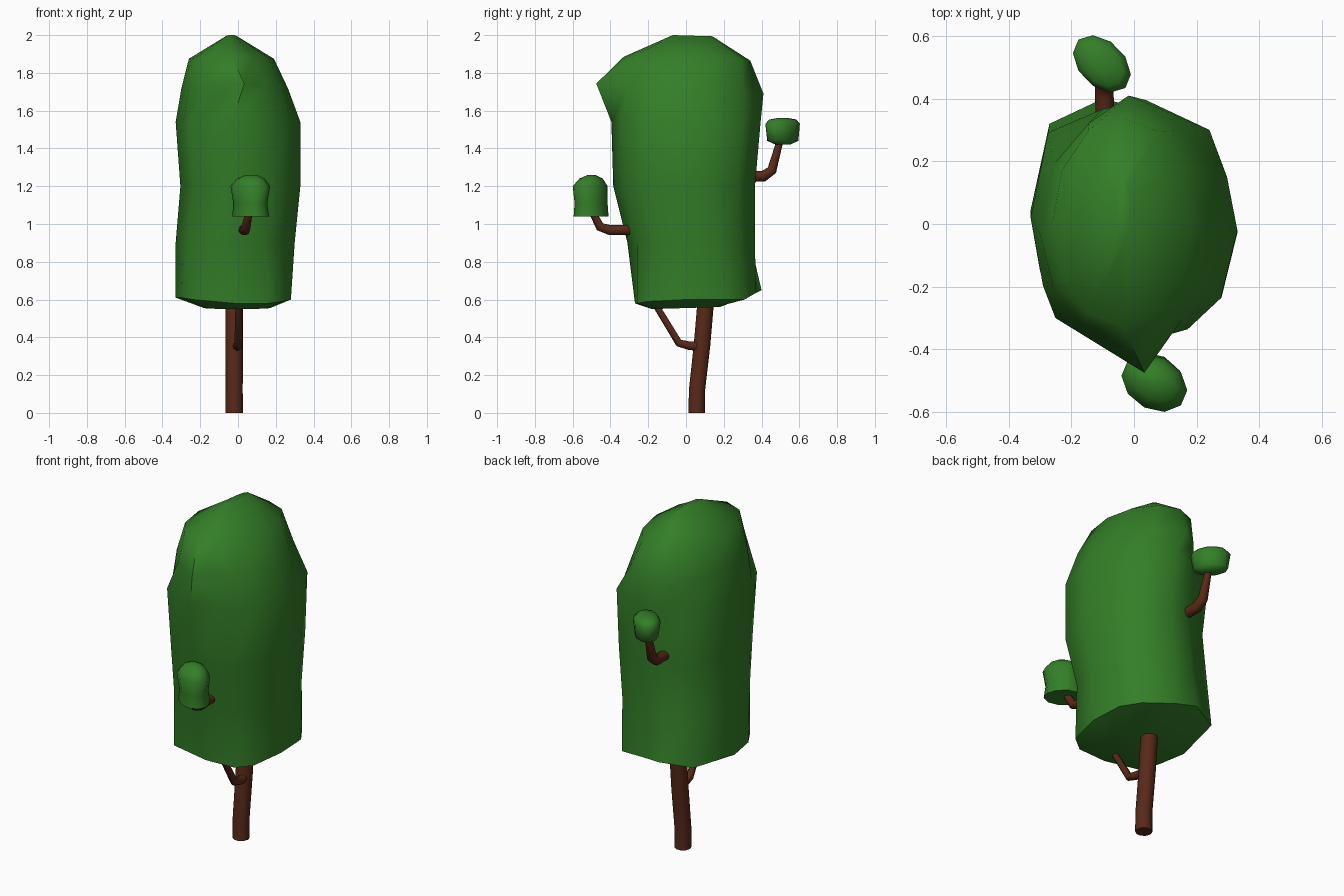
import bpy, bmesh, math

if "Cube" in bpy.data.objects:
    bpy.data.objects.remove(bpy.data.objects["Cube"])


def material(name, rgb):
    m = bpy.data.materials.new(name)
    m.diffuse_color = (*rgb, 1)
    m.use_nodes = True
    m.node_tree.nodes["Principled BSDF"].inputs["Base Color"].default_value = m.diffuse_color
    return m


LEAF = material("leaf_green", (0.034, 0.21, 0.021))
BARK = material("bark_brown", (0.098, 0.022, 0.009))


def finish(ob, mat, angle):
    ob.data.materials.clear()
    ob.data.materials.append(mat)
    bpy.ops.object.select_all(action='DESELECT')
    ob.select_set(True)
    bpy.context.view_layer.objects.active = ob
    bpy.ops.object.shade_smooth_by_angle(angle=math.radians(angle))


def foliage(name, rings, angle=60):
    """Skin a stack of point rings and cap both ends."""
    bm = bmesh.new()
    loops = [[bm.verts.new(p) for p in ring] for ring in rings]
    for a, b in zip(loops, loops[1:]):
        for k in range(len(a)):
            j = (k + 1) % len(a)
            bm.faces.new((a[k], a[j], b[j], b[k]))
    bm.faces.new(loops[0][::-1])
    bm.faces.new(loops[-1])
    me = bpy.data.meshes.new(name)
    bm.to_mesh(me)
    bm.free()
    ob = bpy.data.objects.new(name, me)
    bpy.context.collection.objects.link(ob)
    finish(ob, LEAF, angle)


def ring(outline, z, x0, x1, y0, y1, tilt=0):
    """Fit a unit outline into an x/y box, tilted along y."""
    pts = []
    for px, py in outline:
        y = (y0 + y1) / 2 + py * (y1 - y0) / 2
        pts.append(((x0 + x1) / 2 + px * (x1 - x0) / 2, y, z + tilt * y))
    return pts


def oval(sides, skew):
    """Unit oval leaning along the diagonal."""
    angles = [2 * math.pi * k / sides for k in range(sides)]
    return [(math.cos(a), math.sin(a + skew)) for a in angles]


def limb(name, points):
    """Tapered round tube through points: x, y, z, radius."""
    cu = bpy.data.curves.new(name, 'CURVE')
    cu.dimensions = '3D'
    cu.bevel_depth = 1
    cu.bevel_resolution = 3
    cu.use_fill_caps = True
    sp = cu.splines.new('POLY')
    sp.points.add(len(points) - 1)
    for p, (x, y, z, r) in zip(sp.points, points):
        p.co = (x, y, z, 1)
        p.radius = r
    ob = bpy.data.objects.new(name, cu)
    bpy.context.collection.objects.link(ob)
    bpy.ops.object.select_all(action='DESELECT')
    ob.select_set(True)
    bpy.context.view_layer.objects.active = ob
    bpy.ops.object.convert(target='MESH')
    finish(bpy.context.object, BARK, 40)


# Main crown: uneven lower rim, boxy body, pointed top
BODY = [(1, -.05), (.9, .38), (.73, .76), (.12, 1), (-.3, .93), (-.83, .74),
        (-1, .05), (-.88, -.5), (-.76, -.76), (-.1, -1), (.52, -.85), (.84, -.6)]
TOP = [(1, 0), (.9, .4), (.6, .75), (.0, 1), (-.45, .8), (-.85, .5),
       (-1, 0), (-.85, -.38), (-.5, -.66), (.18, -1), (.6, -.62), (.88, -.36)]
RIM = [(.28, 0, .60), (.27, .2, .60), (.2, .31, .60), (.02, .37, .635),
       (-.10, .40, .65), (-.27, .32, .63), (-.33, .02, .61), (-.30, -.15, .61),
       (-.24, -.25, .60), (-.02, -.27, .58), (.16, -.26, .58), (.24, -.2, .59)]
foliage("crown", [
    ring(oval(12, 0), 0.555, -0.18, 0.17, -0.18, 0.18, 0.03),
    RIM,
    ring(BODY, 0.90, -0.33, 0.30, -0.31, 0.365),
    ring(BODY, 1.20, -0.305, 0.33, -0.385, 0.365),
    ring(BODY, 1.54, -0.33, 0.33, -0.395, 0.395),
    ring(TOP, 1.715, -0.30, 0.265, -0.475, 0.41, -0.06),
    ring(oval(12, 0), 1.875, -0.26, 0.19, -0.33, 0.34, -0.03),
    ring(oval(12, 0), 1.998, -0.06, -0.01, -0.07, 0.14, -0.03),
])

# Small leaf clumps on the side branches
FRONT = oval(10, -0.25)
foliage("front_clump", [
    ring(FRONT, 1.04, -0.03, 0.165, -0.595, -0.41),
    ring(FRONT, 1.11, -0.025, 0.155, -0.59, -0.415),
    ring(FRONT, 1.20, -0.04, 0.17, -0.60, -0.415),
    ring(FRONT, 1.24, -0.005, 0.14, -0.565, -0.44),
    ring(FRONT, 1.26, 0.04, 0.10, -0.52, -0.48),
])
BACK = oval(10, -0.38)
foliage("back_clump", [
    ring(BACK, 1.42, -0.14, -0.06, 0.475, 0.55),
    ring(BACK, 1.44, -0.18, -0.025, 0.43, 0.595),
    ring(BACK, 1.53, -0.195, -0.01, 0.42, 0.603),
    ring(BACK, 1.553, -0.175, -0.035, 0.44, 0.585),
    ring(BACK, 1.562, -0.13, -0.08, 0.49, 0.535),
], 75)

# Trunk and branches
limb("trunk", [(-0.02, 0.057, 0, 0.046), (-0.02, 0.058, 0.12, 0.045),
               (-0.02, 0.085, 0.36, 0.046), (-0.02, 0.107, 0.62, 0.046),
               (-0.02, 0.115, 0.70, 0.045)])
limb("low_fork", [(-0.01, 0.08, 0.352, 0.024), (0, 0.02, 0.355, 0.024),
                  (0.002, -0.038, 0.370, 0.021), (0.005, -0.19, 0.62, 0.017)])
limb("front_branch", [(0.03, -0.26, 0.97, 0.029), (0.035, -0.40, 0.967, 0.028),
                      (0.042, -0.455, 0.985, 0.025), (0.06, -0.50, 1.07, 0.018)])
limb("back_branch", [(-0.09, 0.32, 1.25, 0.03), (-0.095, 0.41, 1.253, 0.03),
                     (-0.097, 0.455, 1.285, 0.027), (-0.10, 0.50, 1.45, 0.018)])
